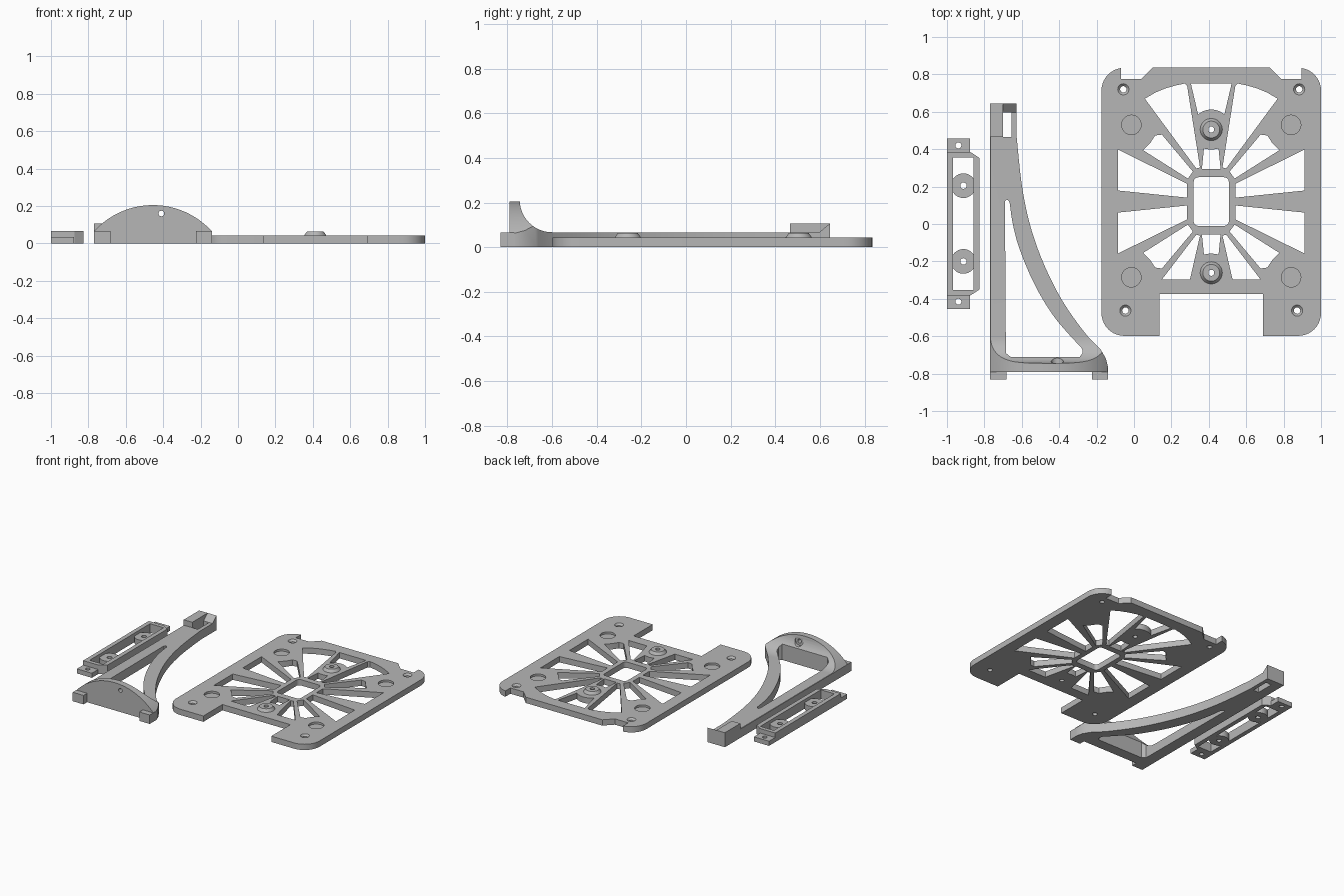
import bpy, bmesh, math
from mathutils import Vector

if "Cube" in bpy.data.objects:
    bpy.data.objects.remove(bpy.data.objects["Cube"])

grey = bpy.data.materials.new("plain grey")
grey.diffuse_color = (0.47, 0.47, 0.47, 1)
grey.use_nodes = True
grey.node_tree.nodes["Principled BSDF"].inputs["Base Color"].default_value = grey.diffuse_color


def arc(cx, cy, r, a0, a1, n=10):
    return [(cx + r * math.cos(math.radians(a0 + (a1 - a0) * i / n)),
             cy + r * math.sin(math.radians(a0 + (a1 - a0) * i / n))) for i in range(n + 1)]


def circle(cx, cy, r, n=32):
    return arc(cx, cy, r, 0, 360, n)[:-1]


def rect(x0, y0, x1, y1):
    return [(x0, y0), (x1, y0), (x1, y1), (x0, y1)]


def rounded(x0, y0, x1, y1, r):
    return (arc(x1 - r, y1 - r, r, 0, 90, 6) + arc(x0 + r, y1 - r, r, 90, 180, 6)
            + arc(x0 + r, y0 + r, r, 180, 270, 6) + arc(x1 - r, y0 + r, r, 270, 360, 6))


def smooth(pts, n=6):
    """Smooth curve through the points."""
    out, p = [], [Vector(q) for q in [pts[0]] + pts + [pts[-1]]]
    for a, b, c, d in zip(p, p[1:], p[2:], p[3:]):
        for i in range(n):
            t = i / n
            out.append(tuple(0.5 * (2 * b + (c - a) * t + (2 * a - 5 * b + 4 * c - d) * t * t
                                    + (3 * b - a - 3 * c + d) * t ** 3)))
    return out + [pts[-1]]


def prism(name, loops, lo, hi, axis="z"):
    """Extrude an outline with holes along an axis."""
    cu = bpy.data.curves.new(name, "CURVE")
    cu.dimensions, cu.fill_mode, cu.extrude = "2D", "BOTH", (hi - lo) / 2
    for pts in loops:
        s = cu.splines.new("POLY")
        s.points.add(len(pts) - 1)
        for q, (x, y) in zip(s.points, pts):
            q.co = (x, y, 0, 1)
        s.use_cyclic_u = True
    tmp = bpy.data.objects.new(name + "_curve", cu)
    bpy.context.collection.objects.link(tmp)
    bpy.context.view_layer.update()
    me = bpy.data.meshes.new_from_object(tmp.evaluated_get(bpy.context.evaluated_depsgraph_get()))
    bpy.data.objects.remove(tmp)
    for v in me.vertices:
        a, b, c = v.co.x, v.co.y, v.co.z + (lo + hi) / 2
        v.co = {"z": (a, b, c), "y": (a, c, b), "x": (c, a, b)}[axis]
    return finish(name, me)


def finish(name, me):
    bm = bmesh.new()
    bm.from_mesh(me)
    bmesh.ops.remove_doubles(bm, verts=bm.verts, dist=1e-5)
    bmesh.ops.recalc_face_normals(bm, faces=bm.faces)
    for f in bm.faces:
        f.smooth = False
    bm.to_mesh(me)
    bm.free()
    me.materials.clear()
    me.materials.append(grey)
    ob = bpy.data.objects.new(name, me)
    bpy.context.collection.objects.link(ob)
    return ob


def cone(name, x, y, r0, r1, lo, hi):
    me = bpy.data.meshes.new(name)
    bm = bmesh.new()
    bmesh.ops.create_cone(bm, cap_ends=True, segments=32, radius1=r0, radius2=r1, depth=hi - lo)
    bmesh.ops.translate(bm, verts=bm.verts, vec=(x, y, (lo + hi) / 2))
    bm.to_mesh(me)
    bm.free()
    return finish(name, me)


def combine(ob, other, op):
    m = ob.modifiers.new("combine", "BOOLEAN")
    m.object, m.operation, m.solver = other, op, "EXACT"
    bpy.context.view_layer.update()
    me = bpy.data.meshes.new_from_object(ob.evaluated_get(bpy.context.evaluated_depsgraph_get()))
    ob.modifiers.clear()
    ob.data = me
    bpy.data.objects.remove(other)


# --- Spoked plate ---
CX, CY, T = 0.413, 0.12, 0.043


def flip(pts, sx=1, sy=1):
    return [(sx * x, sy * y) for x, y in pts]


half = ([(0, -0.495), (0.278, -0.495), (0.278, -0.718)] + arc(0.465, -0.596, 0.122, -90, 0)
        + arc(0.465, 0.593, 0.122, 0, 82) + [(0.482, 0.655), (0.374, 0.655), (0.313, 0.716)])
outline = half + flip(half, -1)[:0:-1]
top_side = [(-.355, .55), (-.30, .582), (-.248, .604), (-.19, .621), (-.142, .631), (-.129, .62),
            (-.06, .182), (-.08, .177)]
diagonal = [(-.365, .275), (-.328, .31), (-.30, .353), (-.264, .358), (-.098, .16), (-.125, .123)]
side = [(-.499, .278), (-.13, .096), (-.13, .021), (-.499, .059)]
low_side = [(-.264, -.417), (-.114, -.417), (-.06, -.182), (-.08, -.177)]
slit = [(-.039, .283), (0, .277), (.039, .283), (.05, .175), (-.05, .175)]
windows = [[(.109, .631), (-.109, .631)] + arc(0, .385, .107, 131, 49), slit, flip(slit, 1, -1),
           rounded(-0.094, -0.13, 0.094, 0.13, 0.025)]
for sx in (1, -1):
    windows += [flip(top_side, sx), flip(low_side, sx)]
    for sy in (1, -1):
        windows += [flip(diagonal, sx, sy), flip(side, sx, sy)]
screws = [(s * x, y) for s in (1, -1) for x, y in ((0.47, 0.6), (0.459, -0.583))]
bosses = [(0, 0.385), (0, -0.381)]
windows += [circle(x, y, 0.017, 24) for x, y in screws]
plate = prism("spoked_plate", [[(x + CX, y + CY) for x, y in w] for w in [outline] + windows], 0, T)
for x, y in screws:
    combine(plate, cone("countersink", CX + x, CY + y, 0.012, 0.032, T - 0.018, T + 0.002), "DIFFERENCE")
for x in (-0.427, 0.427):
    for y in (0.41, -0.405):
        combine(plate, cone("pocket", CX + x, CY + y, 0.052, 0.052, T - 0.015, T + 0.02), "DIFFERENCE")
for x, y in bosses:
    combine(plate, cone("boss", CX + x, CY + y, 0.07, 0.045, T - 0.015, 0.063), "UNION")
    combine(plate, cone("boss_hole", CX + x, CY + y, 0.016, 0.016, -0.1, 0.1), "DIFFERENCE")

# --- Arched bracket ---
H = 0.067
outer = smooth([(-.627, .46), (-.60, .21), (-.557, 0), (-.488, -.2), (-.387, -.404), (-.264, -.58), (-.178, -.671)])
inner = smooth([(-.664, .11), (-.648, 0), (-.611, -.136), (-.531, -.324), (-.424, -.5), (-.277, -.667)])
foot = [(-.77, -.79), (-.77, .645), (-.627, .645)] + outer + [(-.15, -.72), (-.14, -.76), (-.14, -.79)]
opening = [(-.69, .12), (-.68, .13), (-.67, .125)] + inner + [(-.275, -.69), (-.29, -.71), (-.66, -.71), (-.685, -.69)]
slot = rect(-.70, .465, -.655, .597)
bracket = prism("arched_bracket", [foot, opening, slot], 0, 0.3)
arch = arc(-.455, -.219, .424, 41.5, 138.5, 32)
combine(bracket, prism("arch_profile", [[(-.8, -.02), (-.11, -.02), (-.11, H)] + arch + [(-.8, H)]], -1, 1, "y"),
        "INTERSECT")
sweep = arc(-.6, .212, .145, 270, 180, 14)
combine(bracket, prism("sweep_profile", [[(-.95, -.02), (.8, -.02), (.8, H)] + sweep + [(-.745, .25), (-.95, .25)]],
                       -1, 1, "x"), "INTERSECT")
combine(bracket, prism("end_wall", [rect(-.77, .465, -.70, .645)], 0.02, 0.107), "UNION")
combine(bracket, prism("end_ramp", [[(.597, .03), (.645, .03), (.645, .107), (.597, H)]], -.71, -.627, "x"), "UNION")
for x0, x1 in ((-.77, -.682), (-.225, -.14)):
    combine(bracket, prism("foot_tab", [rect(x0, -.832, x1, -.77)], 0, H - 0.001), "UNION")
combine(bracket, prism("wall_hole", [circle(-.41, .16, .015, 20)], -.9, -.6, "y"), "DIFFERENCE")
combine(bracket, prism("wall_bore", [circle(-.41, .16, .033, 24)], -.742, -.6, "y"), "DIFFERENCE")

# --- Narrow side frame ---
body = [(-1, -.382), (-.875, -.382), (-.825, -.35), (-.825, .352), (-.875, .385), (-1, .385)]
frame = prism("side_frame", [body, rect(-.968, -.352, -.857, .355)], 0, H)
for y in (.205, -.2):
    combine(frame, cone("frame_boss", -.912, y, .066, .066, 0, .045), "UNION")
    combine(frame, cone("frame_boss_hole", -.912, y, .017, .017, -.1, .1), "DIFFERENCE")
for y0, y1, yc in ((.37, .458, .42), (-.455, -.37, -.415)):
    combine(frame, prism("end_tab", [rect(-1, y0, -.877, y1)], 0, .034), "UNION")
    combine(frame, cone("end_tab_hole", -.939, yc, .016, .016, -.1, .1), "DIFFERENCE")

# Smooth the round edges, keep the sharp ones
for ob in (plate, bracket, frame):
    bpy.ops.object.select_all(action="DESELECT")
    ob.select_set(True)
    bpy.context.view_layer.objects.active = ob
    bpy.ops.object.shade_smooth_by_angle(angle=math.radians(25))
